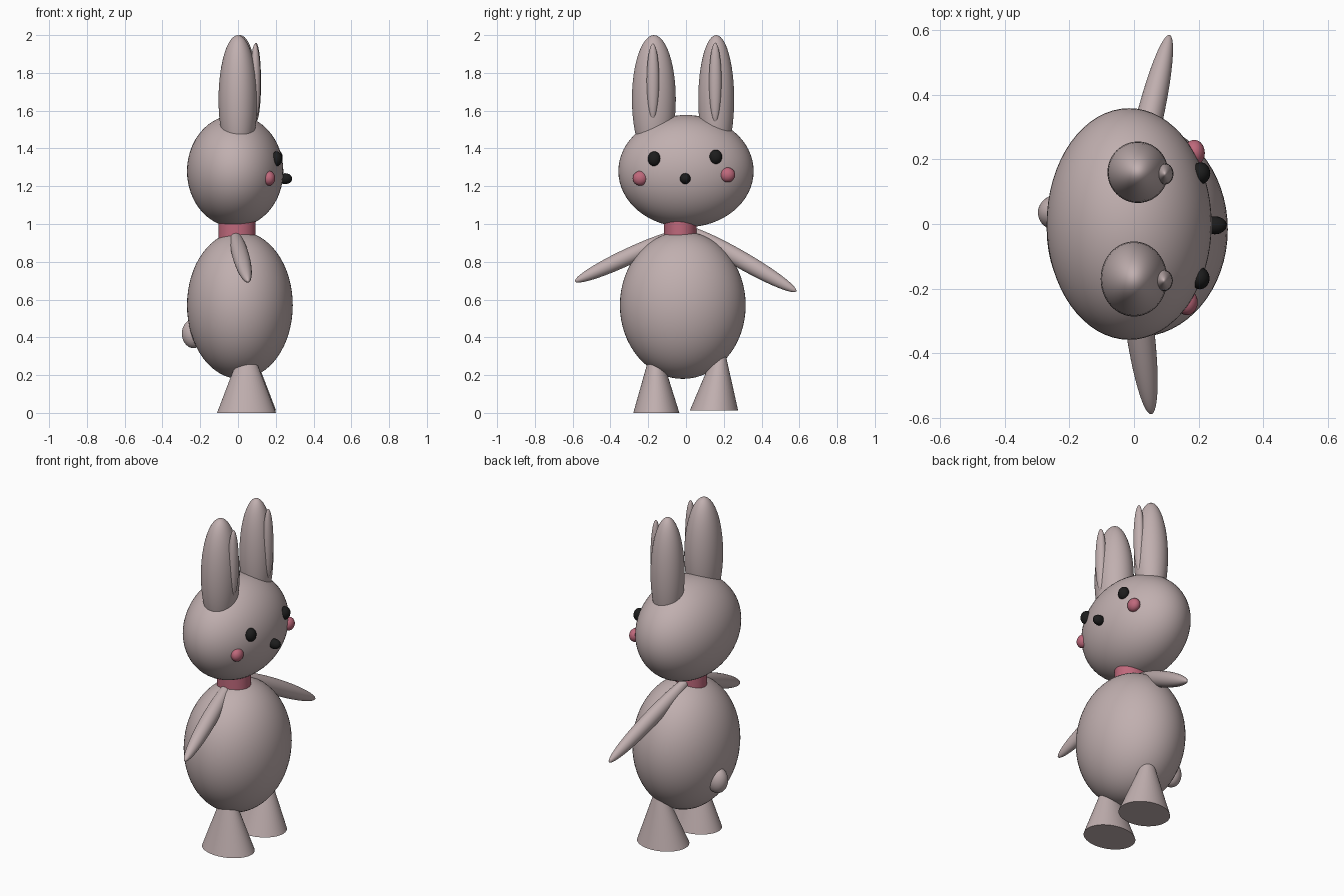
import bpy, math
from mathutils import Vector

if "Cube" in bpy.data.objects:
    bpy.data.objects.remove(bpy.data.objects["Cube"])


def material(name, rgb):
    m = bpy.data.materials.new(name)
    m.diffuse_color = (*rgb, 1)
    m.use_nodes = True
    m.node_tree.nodes["Principled BSDF"].inputs["Base Color"].default_value = m.diffuse_color
    return m


FUR = material("dusty_fur", (0.53, 0.43, 0.43))
PINK = material("rose_pink", (0.52, 0.14, 0.20))
BLACK = material("black", (0.012, 0.012, 0.012))


def finish(name, mat, angle=40):
    ob = bpy.context.object
    ob.name = name
    ob.data.materials.append(mat)
    bpy.ops.object.shade_smooth_by_angle(angle=math.radians(angle))
    return ob


def ellipsoid(name, centre, radii, mat=FUR, axis=None, segs=48, rings=24):
    """Stretched sphere; its local z points along axis when given."""
    bpy.ops.mesh.primitive_uv_sphere_add(segments=segs, ring_count=rings, radius=1, location=centre)
    ob = bpy.context.object
    ob.scale = radii
    if axis:
        ob.rotation_euler = Vector(axis).to_track_quat('Z', 'Y').to_euler()
    return finish(name, mat)


def leg(name, centre, radii, base_z, apex_y, top_z=0.38):
    """Flared cone leg whose narrow end is buried in the body."""
    h = top_z - base_z
    bpy.ops.mesh.primitive_cone_add(vertices=48, radius1=1, radius2=0.07, depth=h,
                                    location=(centre[0], centre[1], base_z + h / 2))
    ob = bpy.context.object
    for v in ob.data.vertices:
        v.co.x *= radii[0]
        v.co.y *= radii[1]
        if v.co.z > 0:
            v.co.y += apex_y - centre[1]
    return finish(name, FUR)


# Body, head and collar
ellipsoid("body", (0.01, -0.017, 0.57), (0.28, 0.333, 0.39), segs=64, rings=32)
ellipsoid("head", (-0.015, 0, 1.28), (0.255, 0.358, 0.297), segs=64, rings=32)
bpy.ops.mesh.primitive_cylinder_add(vertices=48, radius=1, depth=0.14, location=(-0.006, -0.03, 0.97))
bpy.context.object.scale = (0.098, 0.086, 1)
finish("collar", PINK)

# Ears with raised inner ears
ellipsoid("right_ear", (0, -0.17, 1.66), (0.103, 0.116, 0.34))
ellipsoid("left_ear", (0.012, 0.16, 1.66), (0.094, 0.095, 0.34))
ellipsoid("right_inner_ear", (0.092, -0.175, 1.755), (0.028, 0.033, 0.20))
ellipsoid("left_inner_ear", (0.095, 0.155, 1.75), (0.027, 0.033, 0.21))

# Face
ellipsoid("right_eye", (0.204, -0.168, 1.345), (0.030, 0.034, 0.039), BLACK, segs=16, rings=10)
ellipsoid("left_eye", (0.206, 0.157, 1.355), (0.030, 0.034, 0.038), BLACK, segs=16, rings=10)
ellipsoid("nose", (0.25, -0.004, 1.24), (0.037, 0.028, 0.029), BLACK, segs=16, rings=10)
ellipsoid("right_cheek", (0.164, -0.242, 1.242), (0.033, 0.040, 0.039), PINK, segs=32, rings=16)
ellipsoid("left_cheek", (0.186, 0.220, 1.26), (0.033, 0.040, 0.039), PINK, segs=32, rings=16)

# Arms
ellipsoid("right_arm", (0.015, -0.30, 0.83), (0.044, 0.044, 0.32), axis=(0.04, -0.30, -0.14))
ellipsoid("left_arm", (0.038, 0.285, 0.815), (0.042, 0.046, 0.352), axis=(0.072, 0.30, -0.172))

# Legs and tail
leg("right_leg", (0.045, -0.157), (0.156, 0.122), 0.0, -0.163)
leg("left_leg", (0.05, 0.148), (0.152, 0.128), 0.012, 0.185)
ellipsoid("tail", (-0.235, 0.035, 0.42), (0.062, 0.056, 0.077))
